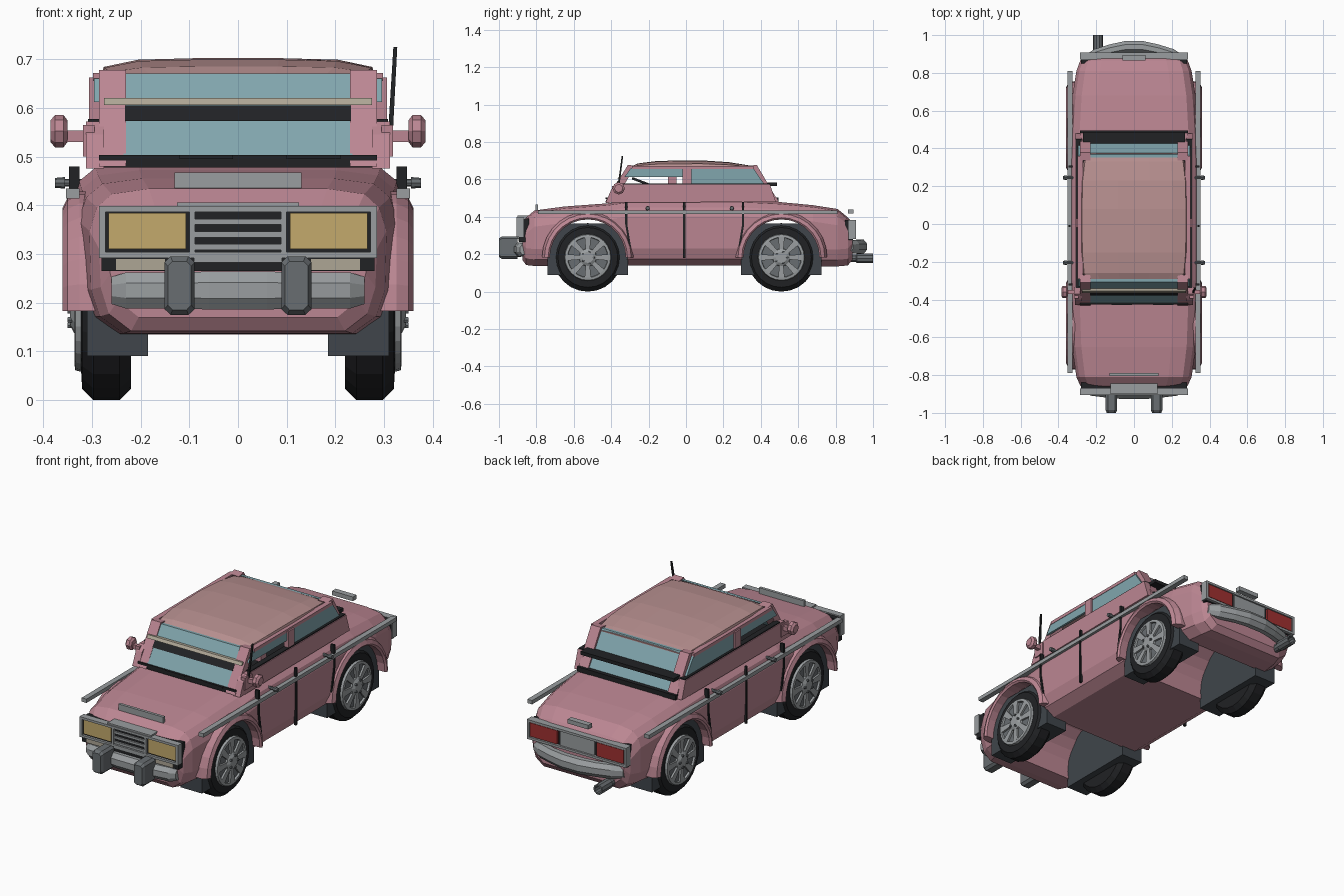
import bpy, bmesh
from math import sin, cos, pi


def mat(name, r, g, b):
    m = bpy.data.materials.new(name)
    m.diffuse_color = (r, g, b, 1)
    return m


PINK = mat("pink_paint", .50, .24, .29)
ROOF = mat("roof_paint", .48, .28, .28)
DARK = mat("black_trim", .015, .016, .018)
WELL = mat("well_grey", .05, .06, .07)
GLASS = mat("glass", .22, .38, .42)
AMBER = mat("lamp_amber", .55, .40, .15)
BEIGE = mat("beige_trim", .42, .38, .30)
RED = mat("lamp_red", .35, .03, .03)
CHROME = mat("chrome", .32, .34, .35)
STEEL = mat("steel", .14, .155, .165)


def loft(name, rings, m, mirror=False):
    """Skin a list of equal-length point rings and cap both ends."""
    for s in ((1, -1) if mirror else (1,)):
        bm = bmesh.new()
        vs = [[bm.verts.new((s * p[0], p[1], p[2])) for p in r] for r in rings]
        n = len(rings[0])
        for a, b in zip(vs, vs[1:]):
            for i in range(n):
                bm.faces.new((a[i], a[(i + 1) % n], b[(i + 1) % n], b[i]))
        bm.faces.new(vs[0])
        bm.faces.new(vs[-1])
        bmesh.ops.recalc_face_normals(bm, faces=bm.faces)
        me = bpy.data.meshes.new(name)
        bm.to_mesh(me)
        bm.free()
        me.materials.append(m)
        ob = bpy.data.objects.new(name, me)
        bpy.context.collection.objects.link(ob)
    return ob


def prism(name, prof, x0, x1, m, mirror=False):
    return loft(name, [[(x, y, z) for y, z in prof] for x in (x0, x1)], m, mirror)


def box(name, x0, x1, y0, y1, z0, z1, m, mirror=False):
    return prism(name, [(y0, z0), (y1, z0), (y1, z1), (y0, z1)], x0, x1, m, mirror)


def lathe(name, prof, cy, cz, n, m, mirror=False):
    """Turn an (x, radius) profile about an axis parallel to x."""
    return loft(name, [[(x, cy + r * cos(2 * pi * i / n), cz + r * sin(2 * pi * i / n))
                        for i in range(n)] for x, r in prof], m, mirror)


# Body shell: stations along y (y, half width, bottom, top)
stations = [(-.875, .265, .17, .375), (-.855, .285, .142, .40), (-.81, .305, .137, .437),
            (-.65, .328, .135, .458), (-.42, .338, .135, .475), (-.30, .343, .14, .492),
            (.30, .343, .14, .492), (.50, .338, .135, .482), (.68, .326, .135, .465),
            (.81, .305, .135, .445), (.865, .285, .14, .40), (.89, .265, .17, .37)]
rings = []
for y, w, b, t in stations:
    half = [(.6 * w, t - .003), (.85 * w, t - .014), (.95 * w, t - .042), (w, t - .09),
            (w * .99, b + .09), (w * .93, b + .035), (w * .77, b)]
    rings.append([(x, y, z) for x, z in half] + [(-x, y, z) for x, z in half[::-1]])
body = loft("body", rings, PINK)

# Wheel arches cut through the body
WHEELS = (-.525, .51)
for cy in WHEELS:
    cutter = lathe("arch_cutter", [(-.5, .212), (.5, .212)], cy, .183, 24, PINK)
    cutter.hide_render = True
    mod = body.modifiers.new("arch", 'BOOLEAN')
    mod.operation, mod.object, mod.solver = 'DIFFERENCE', cutter, 'EXACT'
    bpy.context.view_layer.objects.active = body
    bpy.ops.object.modifier_apply(modifier=mod.name)
    bpy.data.objects.remove(cutter)

# Wheels, wells and flared fenders
for cy in WHEELS:
    cz = .183
    prism("wheel_well", [(cy + y, z) for y, z in [(-.215, .09), (-.215, .24), (-.12, .365),
                         (.12, .365), (.215, .24), (.215, .09)]], .185, .31, WELL, True)
    lathe("tyre", [(.22, .13), (.22, .16), (.243, .183), (.297, .183), (.32, .16), (.322, .125)],
          cy, cz, 24, DARK, True)
    lathe("wheel_disc", [(.30, .122), (.326, .122), (.326, .105)], cy, cz, 24, STEEL, True)
    loft("rim", [[(x, cy + r * cos(a), cz + r * sin(a)) for x, r in
                  [(.318, .126), (.334, .122), (.336, .108), (.318, .104)]]
                 for a in [2 * pi * i / 24 for i in range(25)]], CHROME, True)
    lathe("hub", [(.32, .05), (.336, .046), (.345, .03)], cy, cz, 12, CHROME, True)
    for k in range(8):
        a = 2 * pi * k / 8
        loft("spoke", [[(x, cy + r * cos(a) - s * sin(a), cz + r * sin(a) + s * cos(a))
                        for x, s in [(.322, -w), (.336, -w), (.336, w), (.322, w)]]
                       for r, w in [(.04, .011), (.108, .017)]], CHROME, True)
    for k in range(5):
        a = 2 * pi * k / 5
        lathe("wheel_nut", [(.335, .007), (.35, .006)], cy + .031 * cos(a), cz + .031 * sin(a),
              6, STEEL, True)
    loft("fender", [[(x, cy + r * cos(a), cz + r * sin(a)) for x, r in
                     [(.29, .203), (.352, .203), (.36, .212), (.35, .232), (.325, .245), (.29, .245)]]
                    for a in [pi * i / 14 for i in range(15)]], PINK, True)

# Roof
rings = []
for y, w, t in [(-.295, .25, .668), (-.26, .272, .685), (-.15, .282, .699), (.08, .284, .702),
                (.23, .28, .692), (.33, .268, .676), (.375, .24, .664)]:
    half = [(w, .657), (w * .97, .657 + (t - .657) * .6), (w * .72, .657 + (t - .657) * .93),
            (w * .3, t)]
    rings.append([(x, y, z) for x, z in half] + [(-x, y, z) for x, z in half[::-1]])
loft("roof", rings, ROOF)
box("roof_rail", .27, .298, -.29, .36, .655, .672, PINK, True)

# Cabin sides, pillars and glass
prism("belt_beam", [(-.43, .475), (-.40, .545), (-.37, .572), (.45, .572), (.48, .48)],
      .275, .312, PINK, True)
prism("front_pillar", [(-.432, .48), (-.385, .48), (-.27, .672), (-.31, .678)], .23, .285, PINK, True)
prism("rear_pillar", [(.44, .48), (.495, .48), (.378, .678), (.335, .672)], .23, .285, PINK, True)
box("centre_pillar", .28, .306, -.018, .03, .56, .662, PINK, True)
box("cabin_floor", -.285, .285, -.425, .495, .478, .503, DARK)
prism("windscreen", [(-.42, .50), (-.405, .50), (-.292, .67), (-.307, .67)], -.235, .235, GLASS)
prism("windscreen_band", [(-.378, .573), (-.365, .573), (-.342, .605), (-.355, .605)],
      -.232, .232, DARK)
prism("windscreen_bar", [(-.365, .606), (-.34, .606), (-.335, .62), (-.355, .62)],
      -.275, .275, BEIGE)
prism("rear_window", [(.475, .50), (.46, .50), (.352, .67), (.367, .67)], -.235, .235, GLASS)
box("rear_window_bar", -.27, .27, .425, .487, .566, .584, DARK)
prism("front_side_window", [(-.33, .612), (-.018, .612), (-.018, .66), (-.295, .66)],
      .284, .296, GLASS, True)
prism("rear_side_window", [(.03, .572), (.42, .572), (.36, .66), (.03, .66)], .284, .296, GLASS, True)
box("window_sill", .278, .308, -.34, .45, .570, .577, DARK, True)
box("wiper", .10, .21, -.43, -.42, .495, .503, DARK)
box("wiper", -.12, -.01, -.43, -.42, .495, .503, DARK)

# Steering wheel and head restraint
prism("steering_wheel", [(-.29, .60), (-.285, .612), (-.18, .572), (-.185, .56)], -.20, -.09, DARK)
box("head_restraint", .09, .20, -.095, -.05, .50, .615, PINK, True)

# Side trim, door gaps and handles
box("side_trim", .325, .353, -.79, .81, .414, .434, CHROME, True)
box("door_gap", .335, .3465, -.016, -.004, .18, .48, DARK, True)
for y, d in [(-.325, .02), (.30, -.02)]:
    prism("door_gap", [(y, .48), (y, .36), (y + d, .24), (y + d + .011, .24), (y + .011, .36),
                       (y + .011, .48)], .325, .3465, DARK, True)
for y in (-.205, .245):
    lathe("door_handle", [(.32, .008), (.355, .008), (.355, .012), (.376, .010)], y, .446, 8, STEEL, True)

# Mirrors and antenna
box("mirror_base", .295, .318, -.395, -.335, .50, .565, PINK, True)
box("mirror_arm", .31, .36, -.37, -.35, .53, .553, PINK, True)
lathe("mirror", [(.350, .022), (.358, .033), (.376, .033), (.385, .022)], -.36, .552, 8, PINK, True)
loft("antenna", [[(x + a * r, y + b * r, z) for a, b in [(-1, -1), (1, -1), (1, 1), (-1, 1)]]
                 for x, y, z, r in [(.312, -.365, .53, .005), (.323, -.34, .725, .004)]], DARK)

# Front grille and headlights
box("grille_panel", -.28, .28, -.893, -.84, .265, .392, DARK)
for z in (.298, .392):
    box("grille_frame", -.285, .285, -.905, -.87, z - .006, z + .006, CHROME)
box("grille_frame", .272, .285, -.905, -.87, .295, .395, CHROME, True)
box("grille_frame", .088, .100, -.905, -.87, .295, .395, CHROME, True)
box("grille_cap", -.125, .125, -.90, -.84, .395, .406, CHROME)
for i in range(4):
    box("grille_slat", -.09, .09, -.902, -.88, .282 + .026 * i, .294 + .026 * i, CHROME)
box("headlight", .107, .266, -.899, -.88, .31, .384, AMBER, True)
box("turn_signal", .15, .25, -.896, -.86, .267, .29, BEIGE, True)
box("hood_handle", -.13, .13, -.805, -.79, .435, .467, CHROME)


# Bumpers: octagonal tubes in straight segments
def bumper(name, path, cz):
    loft(name, [[(x, y + .033 * s * cos(pi / 8 + pi * i / 4), cz + .040 * s * sin(pi / 8 + pi * i / 4))
                 for i in range(8)] for x, y, s in path], CHROME)


bumper("front_bumper", [(-.26, -.865, .75), (-.23, -.878, 1), (-.15, -.888, 1), (-.06, -.895, 1.05),
                        (.06, -.895, 1.05), (.15, -.888, 1), (.23, -.878, 1), (.26, -.865, .75)], .225)
bumper("rear_bumper", [(-.26, .87, .75), (-.21, .895, 1), (-.13, .92, 1), (-.05, .936, 1.05),
                       (.05, .936, 1.05), (.13, .92, 1), (.21, .895, 1), (.26, .87, .75)], .24)
for s in (1, -1):
    loft("bumper_guard", [[(s * .12 + a * w, y, .235 + b * h) for a, b in
                           [(-.6, -1), (.6, -1), (1, -.8), (1, .8), (.6, 1), (-.6, 1), (-1, .8), (-1, -.8)]]
                          for y, w, h in [(-.90, .031, .06), (-.985, .031, .06), (-1, .024, .05)]], STEEL)

# Tail lights, plate, trunk handle and exhaust
box("tail_panel", -.28, .28, .85, .893, .275, .382, DARK)
for z in (.288, .378):
    box("tail_frame", -.287, .287, .87, .908, z - .006, z + .006, CHROME)
box("tail_frame", .275, .287, .87, .908, .285, .38, CHROME, True)
box("tail_light", .115, .27, .88, .905, .298, .369, RED, True)
box("rear_plate", -.10, .10, .88, .902, .296, .37, CHROME)
box("trunk_handle", -.06, .06, .865, .895, .418, .44, CHROME)
loft("exhaust", [[(-.19 + r * cos(pi * i / 5), y, .178 + r * sin(pi * i / 5)) for i in range(10)]
                 for y, r in [(.80, .022), (.91, .022), (.915, .027), (1.0, .027), (1.0, .019), (.96, .019)]],
     STEEL)
